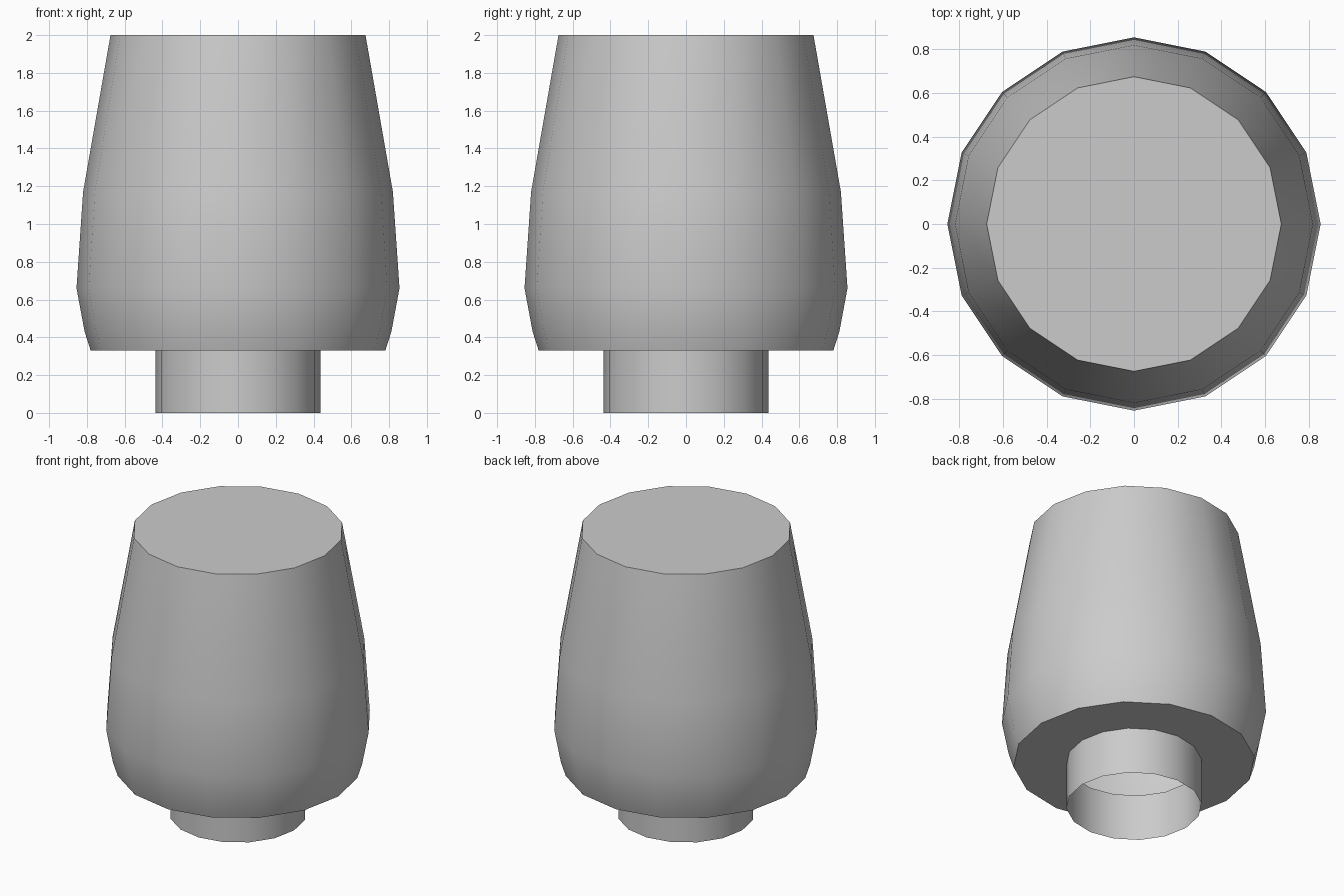
import bpy, bmesh, math

if "Cube" in bpy.data.objects:
    bpy.data.objects.remove(bpy.data.objects["Cube"])

SIDES = 16
# Radius and height of each ring, from the open neck rim to the closed top
PROFILE = [(0.437, 0.0), (0.437, 0.33), (0.78, 0.33), (0.812, 0.43),
           (0.855, 0.66), (0.82, 1.17), (0.675, 2.0)]


def ring(bm, radius, z):
    step = 2 * math.pi / SIDES
    return [bm.verts.new((radius * math.cos(i * step), radius * math.sin(i * step), z))
            for i in range(SIDES)]


# Hollow bulb shade: one revolved shell with an open neck
bm = bmesh.new()
rings = [ring(bm, r, z) for r, z in PROFILE]
for low, high in zip(rings, rings[1:]):
    for i in range(SIDES):
        j = (i + 1) % SIDES
        bm.faces.new((low[i], low[j], high[j], high[i]))

# Flat top
bm.faces.new(rings[-1])

mesh = bpy.data.meshes.new("bulb_shade")
bm.to_mesh(mesh)
bm.free()
shade = bpy.data.objects.new("bulb_shade", mesh)
bpy.context.collection.objects.link(shade)

# Smooth around the sides, sharp at the neck shoulder and top rim
bpy.context.view_layer.objects.active = shade
shade.select_set(True)
bpy.ops.object.shade_smooth_by_angle(angle=math.radians(30))
